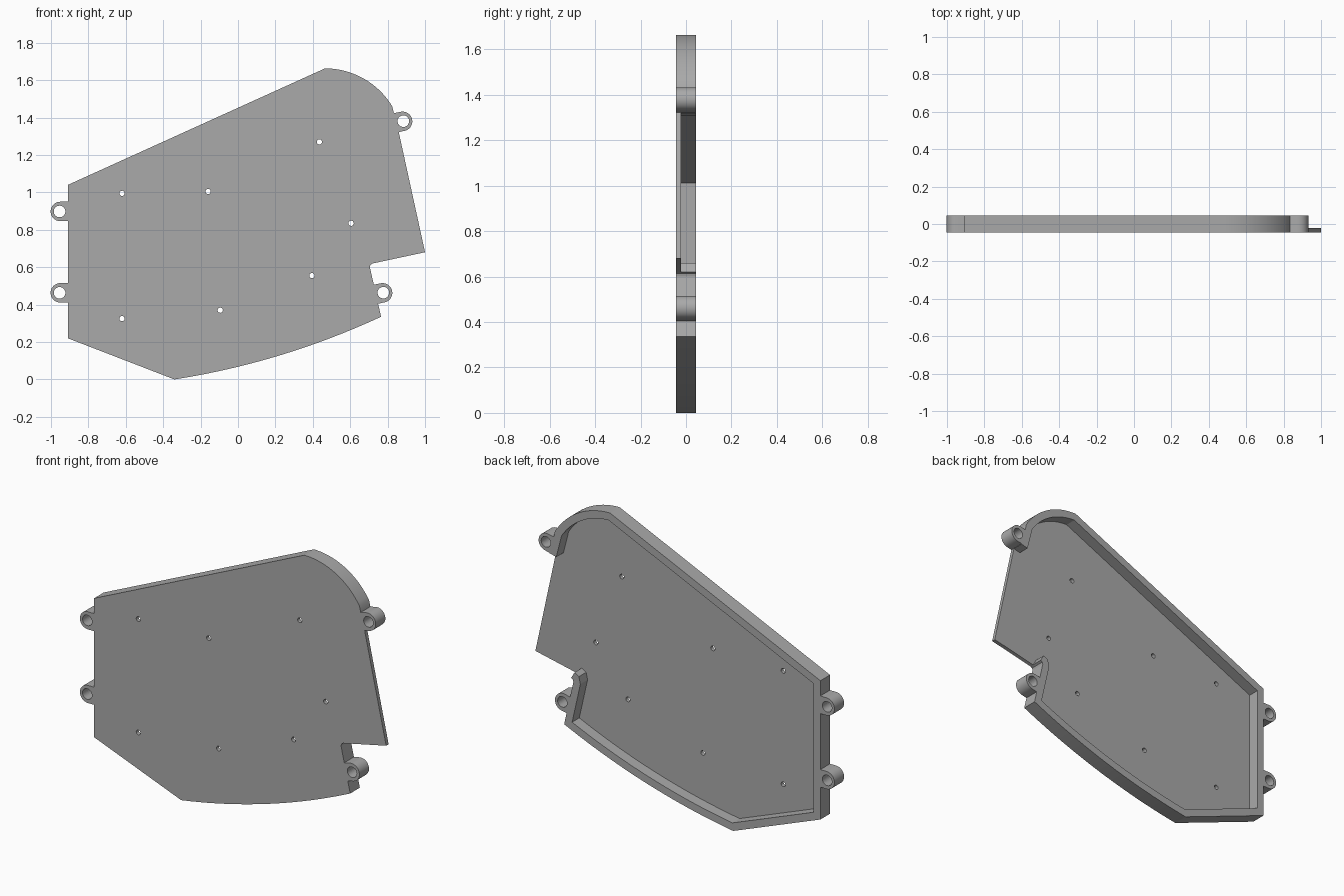
import bpy, bmesh, math
from mathutils import Vector

cube = bpy.data.objects.get("Cube")
if cube:
    bpy.data.objects.remove(cube)

FRONT, FLOOR, BACK = -0.045, -0.022, 0.045
WALL = 0.045

grey = bpy.data.materials.new("plain_grey")
grey.use_nodes = True
colour = (0.4, 0.4, 0.4, 1)
grey.diffuse_color = colour
grey.node_tree.nodes["Principled BSDF"].inputs["Base Color"].default_value = colour


def prism(name, outline, y0, y1):
    """Extrude an (x, z) outline from y0 to y1."""
    bm = bmesh.new()
    face = bm.faces.new([bm.verts.new((p[0], y0, p[1])) for p in outline])
    new = bmesh.ops.extrude_face_region(bm, geom=[face])["geom"]
    bmesh.ops.translate(bm, vec=(0, y1 - y0, 0),
                        verts=[v for v in new if isinstance(v, bmesh.types.BMVert)])
    bmesh.ops.recalc_face_normals(bm, faces=bm.faces)
    mesh = bpy.data.meshes.new(name)
    bm.to_mesh(mesh)
    bm.free()
    mesh.materials.append(grey)
    obj = bpy.data.objects.new(name, mesh)
    bpy.context.collection.objects.link(obj)
    return obj


def arc(centre, radius, start, end, steps):
    angles = [math.radians(start + (end - start) * i / steps) for i in range(steps + 1)]
    return [Vector((centre[0] + radius * math.cos(a), centre[1] + radius * math.sin(a)))
            for a in angles]


def bezier(a, b, c, steps):
    a, b, c = Vector(a), Vector(b), Vector(c)
    ts = [i / steps for i in range(steps + 1)]
    return [a * (1 - t) ** 2 + b * 2 * t * (1 - t) + c * t * t for t in ts]


def inset(path, distance):
    """Mitred offset to the left of an open path."""
    result = []
    for i, p in enumerate(path):
        normals = []
        for a, b in ((i - 1, i), (i, i + 1)):
            if a >= 0 and b < len(path):
                d = (path[b] - path[a]).normalized()
                normals.append(Vector((-d.y, d.x)))
        n = sum(normals, Vector((0, 0))).normalized()
        result.append(p + n * distance / n.dot(normals[0]))
    return result


def drill(obj, centre, radius, sides):
    cutter = prism(obj.name + "_hole_cutter", arc(centre, radius, 0, 360, sides)[:-1], -0.1, 0.1)
    cutter.hide_render = True
    cutter.hide_viewport = True
    mod = obj.modifiers.new("hole", 'BOOLEAN')
    mod.operation = 'DIFFERENCE'
    mod.solver = 'EXACT'
    mod.object = cutter


def smooth(obj):
    bpy.ops.object.select_all(action='DESELECT')
    obj.select_set(True)
    bpy.context.view_layer.objects.active = obj
    bpy.ops.object.shade_smooth_by_angle(angle=math.radians(25))


# Walled part of the outline, counter-clockwise from the upper right
path = [Vector((0.86, 1.32)), Vector((0.832, 1.43))]
path += arc((0.465, 1.243), 0.42, 31, 90, 20)
path += [Vector((-0.91, 1.04)), Vector((-0.91, 0.22))]
path += bezier((-0.34, 0), (0.235, 0.09), (0.765, 0.335), 20)
path += [Vector(p) for p in ((0.705, 0.60), (0.708, 0.613), (0.72, 0.62))]

# Thin plate, reaching past the wall at the open right-hand side
plate = prism("base_plate", path + [Vector((1.0, 0.68))], FRONT, FLOOR)
for hole in ((-0.62, 0.995), (-0.16, 1.005), (0.435, 1.27), (0.605, 0.835),
             (0.395, 0.555), (-0.095, 0.37), (-0.62, 0.325)):
    drill(plate, hole, 0.014, 16)
smooth(plate)

# Rim standing behind the plate
rim = prism("rim_wall", path + inset(path, WALL)[::-1], FLOOR, BACK)
smooth(rim)

# Mounting lugs: centre, outward angle, distance from centre back into the wall
lugs = {"upper_right_lug": ((-0.95, 0.898), 180, 0.06),
        "lower_right_lug": ((-0.95, 0.463), 180, 0.06),
        "upper_left_lug": ((0.88, 1.38), 12, 0.055),
        "lower_left_lug": ((0.773, 0.463), 12, 0.06)}
for name, (centre, angle, reach) in lugs.items():
    outline = arc(centre, 0.052, angle - 90, angle + 90, 20)
    a = math.radians(angle)
    back = Vector((math.cos(a), math.sin(a))) * -reach
    outline += [outline[-1] + back, outline[0] + back]
    lug = prism(name, outline, FRONT, BACK)
    drill(lug, Vector(centre) + back.normalized() * -0.004, 0.031, 32)
    smooth(lug)
